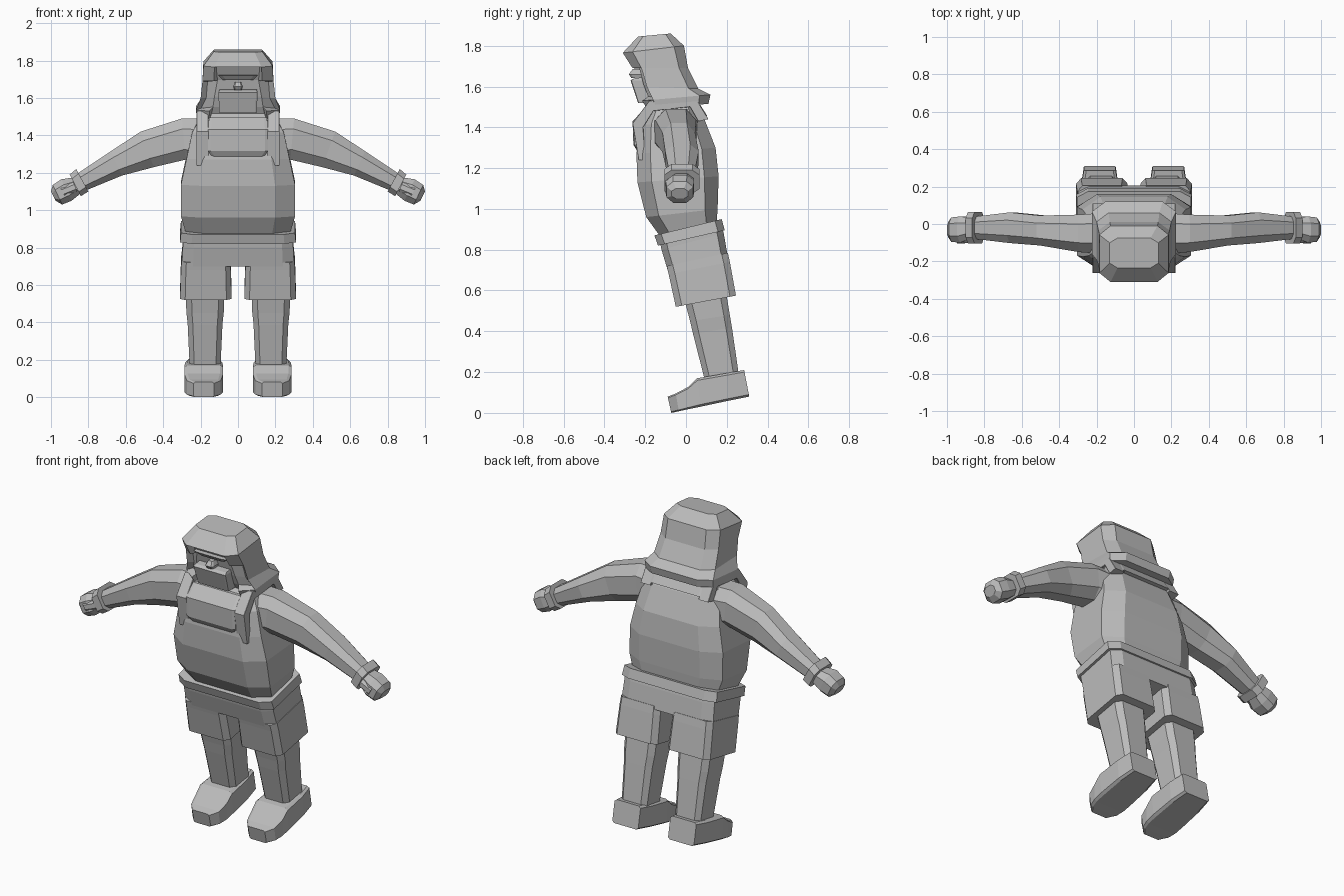
import bpy, bmesh
from mathutils import Vector

grey = bpy.data.materials.new("plain_grey")
grey.diffuse_color = (0.5, 0.5, 0.5, 1)


def ring(a, b, w, c):
    """Chamfered rectangle spanning a to b, with half-width vector w."""
    a, b, w = Vector(a), Vector(b), Vector(w)
    mid, h = (a + b) / 2, (b - a) / 2
    prof = [(-c, -1), (c, -1), (1, -c), (1, c), (c, 1), (-c, 1), (-1, c), (-1, -c)]
    return [mid + w * u + h * v for u, v in prof]


def loft(name, rings, recess=None):
    """Skin a closed, flat-shaded solid over a row of rings."""
    bm = bmesh.new()
    rows = [[bm.verts.new(p) for p in r] for r in rings]
    n = len(rows[0])
    for r, s in zip(rows, rows[1:]):
        for i in range(n):
            j = (i + 1) % n
            bm.faces.new((r[i], r[j], s[j], s[i]))
    bm.faces.new(rows[0])
    bm.faces.new(rows[-1])
    bmesh.ops.recalc_face_normals(bm, faces=bm.faces)
    if recess:
        bm.normal_update()
        faces = [f for f in bm.faces if recess(f)]
        bmesh.ops.inset_region(bm, faces=faces, thickness=0.012, depth=-0.035)
    me = bpy.data.meshes.new(name)
    bm.to_mesh(me)
    bm.free()
    me.materials.append(grey)
    ob = bpy.data.objects.new(name, me)
    bpy.context.collection.objects.link(ob)
    return ob


def body(name, rows, xc=0, c=0.7, recess=None):
    """Rows of (front y, front z, back y, back z, half width)."""
    return loft(name, [ring((xc, yf, zf), (xc, yb, zb), (hw, 0, 0), c)
                       for yf, zf, yb, zb, hw in rows], recess)


def limb(name, rows, s, c=0.5):
    """Rows of (top x, top z, bottom x, bottom z, centre y, half depth)."""
    return loft(name, [ring((s * xt, y, zt), (s * xb, y, zb), (0, hd, 0), c)
                       for xt, zt, xb, zb, y, hd in rows])


# Torso, leaning forward
body("torso", [
    (-.13, .87, .15, .93, .28), (-.195, .96, .155, 1.0, .305),
    (-.238, 1.13, .16, 1.16, .305), (-.243, 1.27, .145, 1.30, .275),
    (-.225, 1.41, .09, 1.44, .245), (-.17, 1.51, .03, 1.54, .19)], c=.65)

# Chest panel with an undercut lower edge
body("chest_panel", [
    (-.225, 1.26, -.15, 1.27, .12), (-.258, 1.315, -.15, 1.33, .16),
    (-.262, 1.43, -.15, 1.44, .16), (-.20, 1.495, -.13, 1.50, .155)], c=.9)

# Collar band across the upper back
body("back_band", [
    (.0, 1.44, .105, 1.455, .17), (-.02, 1.50, .07, 1.51, .165)], c=.9)

# Waistband and shorts
body("waistband", [
    (-.155, .87, .175, .95, .305), (-.137, .82, .19, .895, .31)], c=.8)
body("shorts_top", [
    (-.13, .85, .175, .92, .295), (-.12, .80, .185, .88, .295),
    (-.09, .70, .205, .765, .30)], c=.8)

# Hood with a flared neck cape and a sunken face opening
body("hood", [
    (-.235, 1.845, -.075, 1.86, .13), (-.31, 1.765, -.01, 1.80, .185),
    (-.262, 1.69, .01, 1.69, .19), (-.24, 1.60, .06, 1.59, .20),
    (-.215, 1.53, .12, 1.56, .225), (-.19, 1.49, .11, 1.515, .22)], c=.68,
    recess=lambda f: f.normal.y < -.75 and 1.5 < f.calc_center_median().z < 1.75)

# Face details
body("muzzle", [
    (-.235, 1.52, -.15, 1.52, .10), (-.272, 1.63, -.17, 1.63, .105),
    (-.255, 1.64, -.17, 1.65, .10)], c=.92)
body("nose", [
    (-.268, 1.642, -.20, 1.642, .02), (-.28, 1.66, -.20, 1.66, .026),
    (-.262, 1.685, -.20, 1.685, .016)])
body("brow", [
    (-.25, 1.695, -.19, 1.695, .08), (-.272, 1.72, -.20, 1.725, .105)], c=.8)

for s, side in ((-1, "left"), (1, "right")):
    # Shoulder strap following the chest, shoulder and back
    path = [(-.232, 1.24, -.20, 1.24), (-.262, 1.42, -.21, 1.40),
            (-.18, 1.53, -.16, 1.48), (.04, 1.555, .02, 1.50), (.11, 1.44, .06, 1.43)]
    body(side + "_strap", [(*p, .032) for p in path], xc=s * .19, c=.95)

    # Arm, cuff, hand and thumb
    limb(side + "_arm", [
        (.15, 1.49, .18, 1.24, -.05, .11), (.30, 1.49, .28, 1.27, -.05, .10),
        (.52, 1.42, .45, 1.23, -.035, .08), (.68, 1.315, .62, 1.185, -.02, .082),
        (.86, 1.195, .815, 1.105, -.02, .06)], s)
    limb(side + "_cuff", [
        (.865, 1.22, .80, 1.10, -.02, .085), (.90, 1.19, .84, 1.075, -.02, .085)], s, .6)
    limb(side + "_hand", [
        (.88, 1.175, .84, 1.09, -.02, .055), (.945, 1.165, .89, 1.05, -.03, .07),
        (.99, 1.135, .94, 1.03, -.03, .065), (1.0, 1.10, .975, 1.05, -.03, .04)], s)
    limb(side + "_thumb", [
        (.88, 1.15, .86, 1.10, -.07, .03), (.95, 1.12, .925, 1.075, -.085, .02)], s)

    # Shorts leg
    body(side + "_shorts_leg", [
        (-.095, .72, .205, .785, .13), (-.085, .68, .215, .74, .133),
        (-.05, .52, .245, .575, .138)], xc=s * .172, c=.8)

    # Lower leg
    body(side + "_leg", [
        (-.02, .60, .19, .63, .105), (.02, .45, .215, .48, .10),
        (.035, .385, .225, .42, .093), (.095, .15, .26, .18, .082)], xc=s * .176, c=.7)

    # Shoe, lofted from heel to toe
    body(side + "_shoe", [
        (.285, .21, .31, .08, .085), (.20, .195, .21, .06, .10),
        (.055, .17, .07, .03, .104), (.01, .127, .01, .018, .102),
        (-.05, .095, -.035, .008, .09), (-.09, .08, -.072, .0, .055)],
        xc=s * .183, c=.85)
